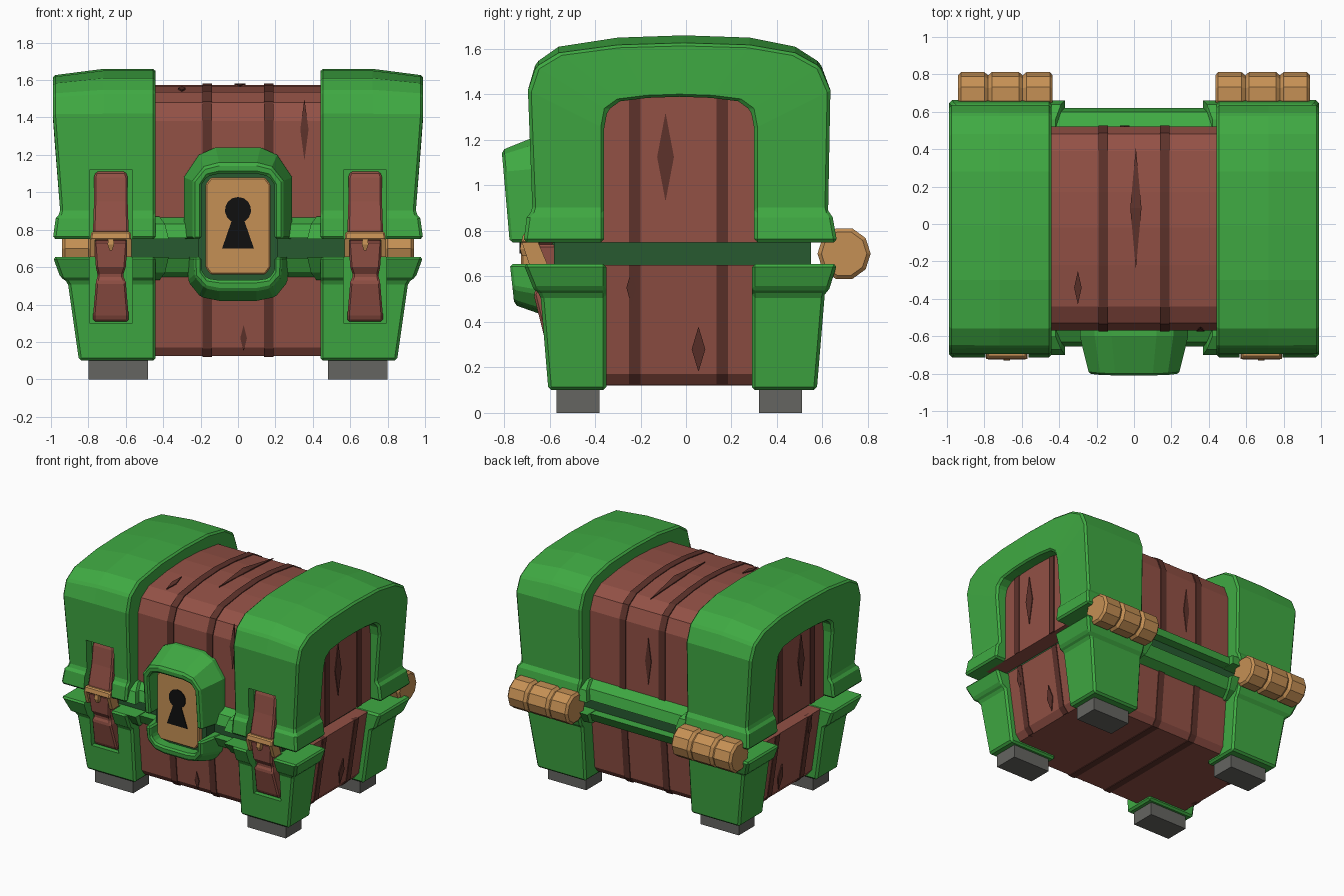
import bpy, bmesh, math
from mathutils import Vector

if "Cube" in bpy.data.objects:
    bpy.data.objects.remove(bpy.data.objects["Cube"])


def material(name, r, g, b):
    m = bpy.data.materials.new(name)
    m.diffuse_color = (r, g, b, 1)
    m.use_nodes = True
    m.node_tree.nodes["Principled BSDF"].inputs["Base Color"].default_value = m.diffuse_color
    return m


GREEN = material("green", 0.05, 0.40, 0.055)
DARK_GREEN = material("dark green", 0.02, 0.10, 0.03)
WOOD = material("red brown wood", 0.29, 0.082, 0.06)
GROOVE = material("dark wood groove", 0.11, 0.032, 0.024)
GOLD = material("tan gold", 0.56, 0.28, 0.09)
GREY = material("grey", 0.13, 0.13, 0.12)
BLACK = material("black", 0.005, 0.005, 0.005)


def loft(name, loops, mat, caps=None, mirror=False, bevel=0, cutter=None):
    """Skin a row of equal point loops, cap the ends, add modifiers."""
    bm = bmesh.new()
    rows = [[bm.verts.new(p) for p in loop] for loop in loops]
    n = len(rows[0])
    for a, b in zip(rows, rows[1:]):
        for i in range(n):
            bm.faces.new((a[i], a[(i + 1) % n], b[(i + 1) % n], b[i]))
    for row in (rows[0], rows[-1]):
        for cap in caps or [range(n)]:
            bm.faces.new([row[i] for i in cap])
    bmesh.ops.recalc_face_normals(bm, faces=bm.faces[:])
    me = bpy.data.meshes.new(name)
    bm.to_mesh(me)
    bm.free()
    me.materials.append(mat)
    ob = bpy.data.objects.new(name, me)
    bpy.context.collection.objects.link(ob)
    if mirror:
        ob.modifiers.new("mirror", 'MIRROR')
    if bevel:
        m = ob.modifiers.new("bevel", 'BEVEL')
        m.width, m.segments, m.limit_method = bevel, 1, 'ANGLE'
        m.angle_limit = math.radians(35)
    if cutter:
        m = ob.modifiers.new("slot", 'BOOLEAN')
        m.operation, m.object, m.solver = 'DIFFERENCE', cutter, 'EXACT'
    return ob


def block(name, levels, mat, **kw):
    """Stack of rectangles (z, x0, x1, y0, y1)."""
    return loft(name, [[(x0, y0, z), (x1, y0, z), (x1, y1, z), (x0, y1, z)]
                       for z, x0, x1, y0, y1 in levels], mat, **kw)


def strip_caps(n):
    """Quads joining the first half of a loop to the reversed second half."""
    return [(i, i + 1, 2 * n - 2 - i, 2 * n - 1 - i) for i in range(n - 1)]


def diamond(name, a, b, side, normal, bulge=0, mirror=False):
    """Thin dark knot mark from tip a to tip b."""
    a, b, side, normal = map(Vector, (a, b, side, normal))
    mid = (a + b) / 2 + normal * bulge
    pts = [a, mid + side, b, mid - side]
    loft(name, [[p - normal * 0.002 for p in pts], [p + normal * 0.006 for p in pts]],
         GROOVE, caps=[(0, 1, 3), (1, 2, 3)], mirror=mirror)


# wooden lid and base
lid_profile = [(-.57, .75), (-.57, 1.38), (-.53, 1.48), (-.44, 1.535), (-.22, 1.565), (-.02, 1.575),
               (.17, 1.565), (.39, 1.535), (.48, 1.48), (.52, 1.38), (.52, .75)]
loft("lid_wood", [[(x, y, z) for y, z in lid_profile] for x in (-.9, .9)], WOOD)
base_levels = [(.125, .77, -.49, .43), (.17, .81, -.525, .465), (.65, .88, -.57, .51)]
block("base_wood", [(z, -x, x, y0, y1) for z, x, y0, y1 in base_levels], WOOD)

# plank grooves over the lid and around the base
for x in (-.165, .165):
    loft("lid_groove", [[(x + d, (y + .025) * 1.011 - .025, z + (.006 if z > 1 else 0))
                         for y, z in lid_profile] for d in (-.026, .026)], GROOVE)
    block("base_groove", [(z - .005, x - .026, x + .026, y0 - .006, y1 + .006)
                          for z, _, y0, y1 in base_levels], GROOVE)
for y in (-.225, .16):
    block("lid_side_groove", [(.75, .89, .906, y - .025, y + .025),
                              (1.42, .89, .906, y - .025, y + .025)], GROOVE, mirror=True)
    block("base_side_groove", [(z, x - .03, x + .006, y - .025, y + .025)
                               for z, x, _, _ in base_levels], GROOVE, mirror=True)

# knot marks in the wood
diamond("top_knot", (.01, -.24, 1.567), (.01, .41, 1.535), (.03, 0, 0), (0, 0, 1), .026)
diamond("top_knot_small", (-.3, -.43, 1.54), (-.3, -.25, 1.564), (.02, 0, 0), (0, 0, 1))
diamond("front_knot", (.355, -.57, 1.17), (.355, -.55, 1.5), (.022, 0, 0), (0, -1, 0), .01)
diamond("base_front_knot", (.03, -.525, .15), (.03, -.537, .29), (.018, 0, 0), (0, -1, 0))
diamond("back_knot", (-.05, .52, .95), (-.05, .52, 1.3), (.025, 0, 0), (0, 1, 0))
diamond("side_knot", (.9, -.09, .93), (.9, -.09, 1.32), (0, .037, 0), (1, 0, 0), mirror=True)
diamond("base_side_knot", (.855, -.24, .47), (.879, -.24, .63), (0, .022, 0), (1, 0, 0), mirror=True)
diamond("base_side_split", (.812, .055, .18), (.843, .055, .38), (0, .03, 0), (1, 0, 0), mirror=True)

# cutter for the strap slots
slot = block("slot_cutter", [(.30, .565, .795, -.9, -.585), (1.12, .565, .795, -.9, -.62)],
             GREEN, mirror=True)
slot.hide_render = True
slot.hide_viewport = False
slot.display_type = 'WIRE'

# green arched lid bands
outer = [(-.715, .75), (-.70, .86), (-.675, .89), (-.695, 1.42), (-.66, 1.54), (-.56, 1.61),
         (-.3, 1.65), (-.01, 1.66), (.28, 1.65), (.48, 1.61), (.59, 1.54), (.635, 1.42),
         (.625, .89), (.645, .86), (.665, .75)]
inner = [(-.36, .75), (-.36, .86), (-.36, .89), (-.36, 1.25), (-.345, 1.33), (-.29, 1.37),
         (-.17, 1.385), (-.03, 1.39), (.11, 1.385), (.23, 1.37), (.285, 1.33), (.30, 1.25),
         (.30, .89), (.30, .86), (.30, .75)]
ring = outer + inner[::-1]


def band_x(z):
    if z < .8:
        return .99
    if z < .87:
        return .975
    return .95 + .04 * min(1, (z - .89) / .5)


loft("lid_band", [[(.44, y, z) for y, z in ring], [(.72, y, z) for y, z in ring],
                  [(band_x(z), y, z - .035 * max(0, (z - 1.4) / .26)) for y, z in ring]],
     GREEN, caps=strip_caps(len(outer)), mirror=True, bevel=.014, cutter=slot)

# green base corner posts and grey feet
block("front_post", [(.10, .44, .85, -.605, -.35), (.52, .44, .91, -.64, -.35),
                     (.545, .44, .95, -.67, -.35), (.655, .44, .99, -.715, -.35)],
      GREEN, mirror=True, bevel=.014, cutter=slot)
block("back_post", [(.10, .44, .85, .29, .575), (.52, .44, .91, .29, .61),
                    (.545, .44, .95, .29, .63), (.655, .44, .99, .29, .665)],
      GREEN, mirror=True, bevel=.014)
for y in (-.57, .32):
    block("foot", [(0, .48, .80, y, y + .19), (.13, .48, .80, y, y + .19)], GREY, mirror=True)

# rims either side of the gap, and the dark seal between them
block("gap_seal", [(.60, -.78, .78, -.58, .55), (.80, -.78, .78, -.58, .55)], DARK_GREEN)
block("lid_rim", [(.755, -.46, .46, -.655, .62), (.83, -.46, .46, -.63, .60),
                  (.87, -.46, .46, -.56, .51)], GREEN)
block("base_rim", [(.54, -.46, .46, -.55, .49), (.575, -.46, .46, -.61, .57),
                   (.65, -.46, .46, -.65, .615)], GREEN)
block("lid_rim_end", [(.75, .37, .46, -.70, .66), (.83, .39, .46, -.67, .64),
                      (.87, .42, .46, -.60, .56)], GREEN, mirror=True)
block("base_rim_end", [(.53, .42, .46, -.58, .52), (.57, .39, .46, -.64, .60),
                       (.655, .37, .46, -.70, .655)], GREEN, mirror=True)


# lock housing: upper and lower frames
def lock_frame(name, back, front, hole, y_front):
    def loop(half, y):
        pts = half + [(-x, z) for x, z in half[::-1]]
        return [(x, y(z), z) for x, z in pts]
    outs = [loop(back, lambda z: -.55), loop(back, lambda z: -.60), loop(front, y_front)]
    hole_y = [lambda z: -.55, lambda z: -.60, y_front]
    loops = [o + loop(hole, y)[::-1] for o, y in zip(outs, hole_y)]
    loft(name, loops, GREEN, caps=strip_caps(len(back) * 2), bevel=.012)


lock_frame("lock_frame_upper", [(.29, .75), (.29, 1.08), (.21, 1.2), (.12, 1.24)],
           [(.24, .75), (.24, 1.06), (.18, 1.135), (.10, 1.155)],
           [(.195, .75), (.195, 1.04), (.165, 1.085), (.10, 1.10)],
           lambda z: -.775 - .0875 * (z - .75))
lock_frame("lock_frame_lower", [(.27, .655), (.265, .52), (.2, .44), (.10, .42)],
           [(.235, .655), (.23, .55), (.175, .49), (.10, .475)],
           [(.195, .655), (.195, .58), (.165, .54), (.10, .53)],
           lambda z: -.775 + .11 * (.66 - z))
block("lock_recess", [(.50, -.21, .21, -.68, -.5), (1.12, -.21, .21, -.68, -.5)], DARK_GREEN)

# lock plate and keyhole
half = [(.175, .60), (.175, 1.04), (.145, 1.08)]
plate = [(.145, .56)] + half + [(-x, z) for x, z in half[::-1]] + [(-.145, .56)]
loft("lock_plate", [[(x, y, z) for x, z in plate] for y in (-.66, -.725)], GOLD, bevel=.008)
key = [(.07 * math.cos(math.radians(a)), .905 + .07 * math.sin(math.radians(a)))
       for a in range(-60, 241, 25)] + [(-.085, .70), (.085, .70)]
loft("keyhole", [[(x, y, z) for x, z in key] for y in (-.722, -.731)], BLACK)

# straps with buckles
block("strap_upper", [(.74, .59, .77, -.70, -.58), (.80, .585, .775, -.695, -.58),
                      (.95, .59, .77, -.665, -.58), (1.08, .59, .77, -.65, -.58),
                      (1.11, .60, .76, -.64, -.58)], WOOD, mirror=True, bevel=.01)
block("strap_lower", [(.31, .585, .775, -.61, -.57), (.34, .585, .775, -.625, -.57),
                      (.52, .60, .76, -.67, -.57), (.555, .615, .75, -.655, -.57),
                      (.60, .60, .76, -.685, -.57), (.74, .59, .77, -.70, -.57)],
      WOOD, mirror=True, bevel=.01)
block("buckle_bar", [(.745, .57, .79, -.725, -.64), (.79, .575, .785, -.715, -.64)],
      GOLD, mirror=True, bevel=.008)
for x in (.57, .765):
    block("buckle_arm", [(.655, x, x + .025, -.69, -.61), (.75, x, x + .025, -.722, -.65)],
          GOLD, mirror=True)
block("buckle_prong", [(.69, .673, .687, -.72, -.69), (.72, .663, .697, -.73, -.69),
                       (.75, .665, .695, -.725, -.69)], GOLD, mirror=True)

# ribbed hinge barrels at the back
ribs = [(.435, .10), (.45, .117), (.575, .117), (.595, .10), (.615, .117), (.76, .117),
        (.78, .10), (.80, .117), (.925, .117), (.94, .10)]
loft("hinge", [[(x, .695 + r * math.cos(i * math.pi / 5), .70 + r * math.sin(i * math.pi / 5))
                for i in range(10)] for x, r in ribs], GOLD, mirror=True)
